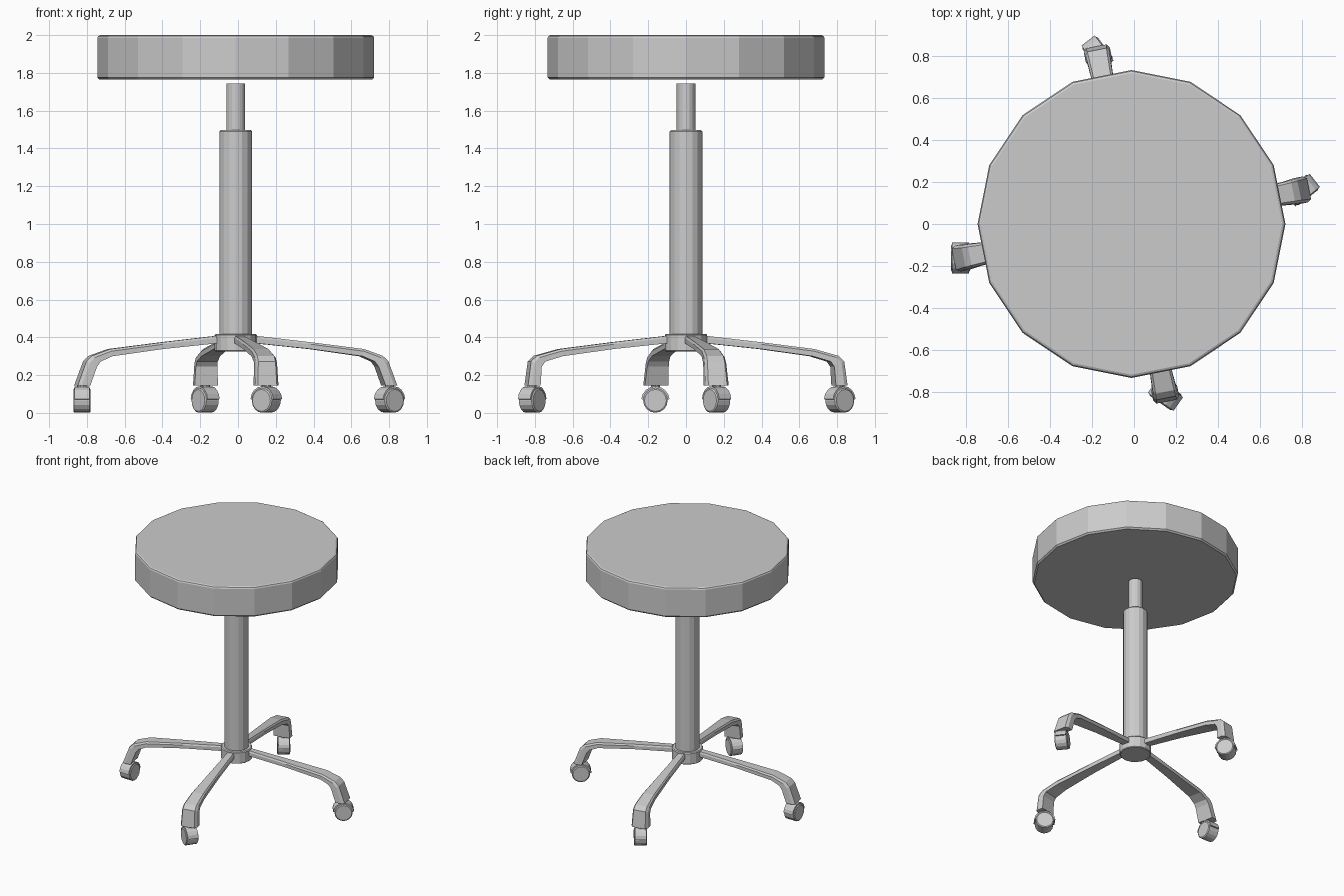
import bpy, bmesh
from math import pi, cos, sin, radians
from mathutils import Matrix, Vector

if "Cube" in bpy.data.objects:
    bpy.data.objects.remove(bpy.data.objects["Cube"])

CX = -0.012  # column axis


def finish(bm, name, matrix=Matrix()):
    bmesh.ops.recalc_face_normals(bm, faces=bm.faces)
    mesh = bpy.data.meshes.new(name)
    bm.to_mesh(mesh)
    bm.free()
    obj = bpy.data.objects.new(name, mesh)
    obj.matrix_world = matrix
    bpy.context.collection.objects.link(obj)
    return obj


def lathe(name, profile, sides, matrix):
    """Flat-faceted solid of revolution from (radius, height) points."""
    bm = bmesh.new()
    rings = [[bm.verts.new((r * cos(2 * pi * i / sides), r * sin(2 * pi * i / sides), z))
              for i in range(sides)] for r, z in profile]
    skin(bm, rings)
    return finish(bm, name, matrix)


def skin(bm, rings):
    """Bridge matching rings and cap both ends."""
    n = len(rings[0])
    for a, b in zip(rings, rings[1:]):
        for i in range(n):
            j = (i + 1) % n
            bm.faces.new((a[i], a[j], b[j], b[i]))
    bm.faces.new(rings[0][::-1])
    bm.faces.new(rings[-1])


def leg(name, angle, corner):
    # outer (r, z), inner (r, z), half width
    stations = [((0.07, 0.412), (0.07, 0.372), 0.026),
                ((0.40, 0.374), (0.40, 0.338), 0.038),
                ((0.685, 0.338), (0.675, 0.300), 0.050),
                ((corner - 0.03, 0.302), (corner - 0.075, 0.272), 0.056),
                ((corner, 0.273), (corner - 0.055, 0.245), 0.058),
                ((0.862, 0.146), (0.797, 0.146), 0.063)]
    bm = bmesh.new()
    rings = []
    for o, i, w in stations:
        o, i = Vector((o[0], 0, o[1])), Vector((i[0], 0, i[1]))
        side = i.lerp(o, 0.7)
        y = Vector((0, 1, 0))
        rings.append([bm.verts.new(p) for p in (
            i - y * w, side - y * w, o - y * w * 0.8,
            o + y * w * 0.8, side + y * w, i + y * w)])
    skin(bm, rings)
    return finish(bm, name, Matrix.Translation((CX, 0, 0)) @ Matrix.Rotation(angle, 4, 'Z'))


def caster(name, pos, axis_angle):
    # local z of the wheel becomes the horizontal axle
    m = (Matrix.Translation((*pos, 0.066)) @ Matrix.Rotation(axis_angle, 4, 'Z')
         @ Matrix.Rotation(pi / 2, 4, 'Y'))
    lathe(name + "_wheel", [(0.058, -0.046), (0.065, -0.041),
                            (0.065, 0.041), (0.058, 0.046)], 16, m)
    # curved fender over the top of the wheel
    bm = bmesh.new()
    rings = []
    for k in range(9):
        a = radians(180 - 85 + k * 170 / 8)
        rings.append([bm.verts.new((r * cos(a), r * sin(a), z))
                      for r, z in ((0.06, -0.04), (0.075, -0.04), (0.075, 0.04), (0.06, 0.04))])
    skin(bm, rings)
    finish(bm, name + "_fender", m)
    # swivel stem
    lathe(name + "_stem", [(0.025, 0.12), (0.025, 0.16)], 10, Matrix.Translation((*pos, 0)))


# seat and central column
center = Matrix.Translation((CX, 0, 0))
lathe("seat", [(0.722, 1.765), (0.733, 1.776), (0.733, 1.985), (0.728, 1.995), (0.718, 2.0)],
      16, center)
lathe("upper_column", [(0.05, 1.48), (0.05, 1.745)], 16, center)
lathe("lower_column", [(0.087, 0.40), (0.087, 1.49), (0.079, 1.498)], 16, center)
lathe("hub", [(0.106, 0.325), (0.112, 0.33), (0.112, 0.412), (0.106, 0.418)], 16, center)

# four legs, each with a caster turned its own way
swivels = {"right": -52, "back": 37, "left": 0, "front": 55}
for k, (side, swivel) in enumerate(swivels.items()):
    a = radians(11.25 + 90 * k)
    leg(side + "_leg", a, 0.815 if k % 2 == 0 else 0.845)
    caster(side + "_caster", (CX + 0.83 * cos(a), 0.83 * sin(a)), radians(swivel))
